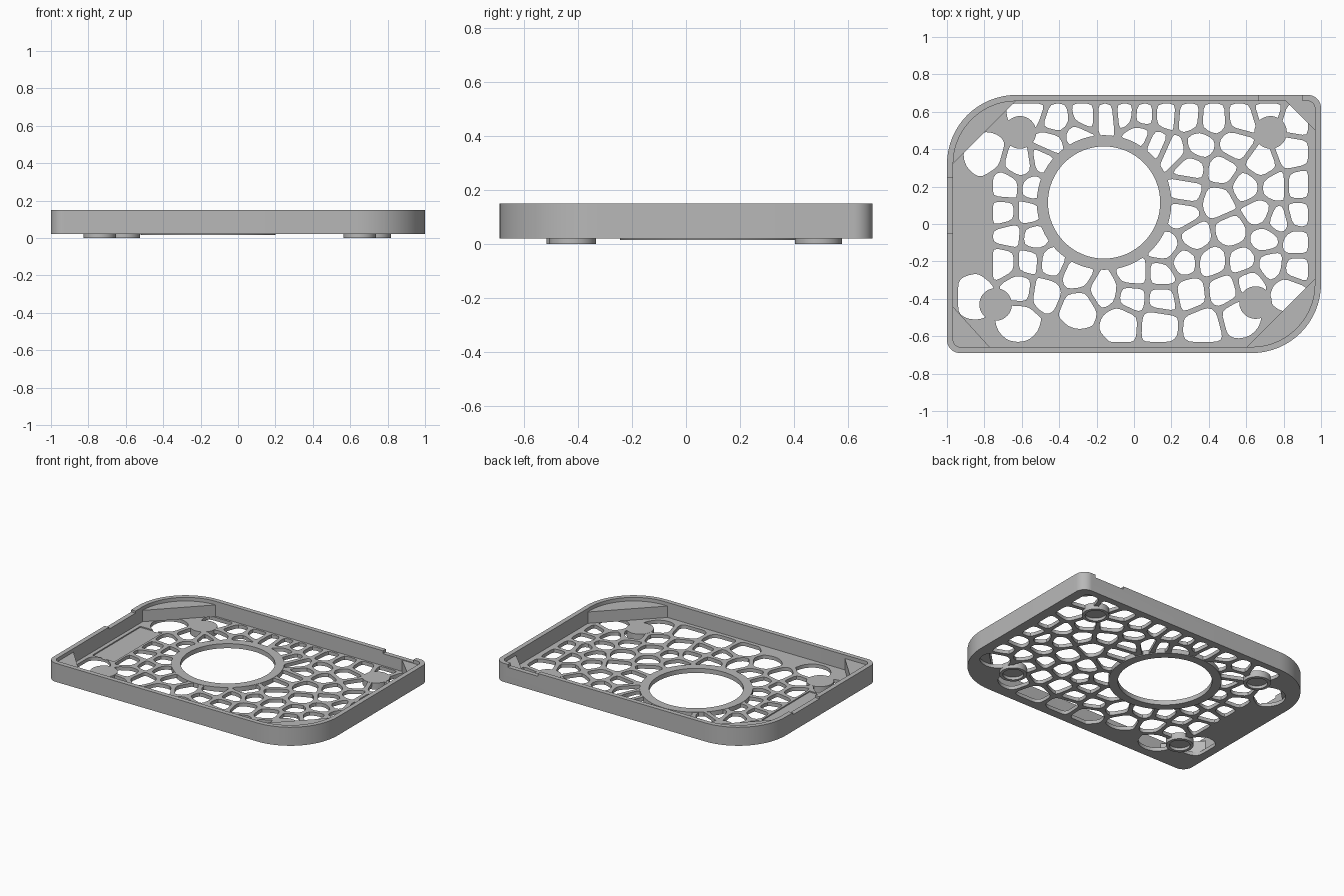
import bpy, bmesh, math
from mathutils import Vector

cube = bpy.data.objects.get("Cube")
if cube:
    bpy.data.objects.remove(cube, do_unlink=True)

grey = bpy.data.materials.new("plain grey")
grey.use_nodes = True
tone = (0.48, 0.48, 0.48, 1)
grey.diffuse_color = tone
grey.node_tree.nodes["Principled BSDF"].inputs["Base Color"].default_value = tone

FLOOR_BOTTOM, FLOOR_TOP, RIM_TOP = 0.02, 0.045, 0.15
RING = Vector((-0.16, 0.115))


def arc(cx, cy, r, start, sweep, n):
    """Points along an arc, angles in degrees."""
    angles = [math.radians(start + sweep * i / n) for i in range(n + 1)]
    return [Vector((cx + r * math.cos(a), cy + r * math.sin(a))) for a in angles]


def circle(centre, r, n=64):
    return arc(centre[0], centre[1], r, 0, 360, n)[:-1]


def outline(inset):
    """Tray outline: two big rounded corners, two tight ones."""
    w, h = 1 - inset, 0.69 - inset
    corners = [(1, 1, 0.07, 0), (-1, 1, 0.37, 90), (-1, -1, 0.07, 180), (1, -1, 0.37, 270)]
    pts = []
    for sx, sy, r, start in corners:
        r -= inset
        pts += arc(sx * (w - r), sy * (h - r), r, start, 90, 16)
    return pts


def clip(poly, point, normal):
    """Keep the part of a convex polygon behind a line."""
    out = []
    for i, b in enumerate(poly):
        a = poly[i - 1]
        da, db = (a - point).dot(normal), (b - point).dot(normal)
        if (da > 0) != (db > 0):
            out.append(a.lerp(b, da / (da - db)))
        if db <= 0:
            out.append(b)
    return out


def soften(poly, reach=0.03):
    """Round the corners of a polygon."""
    out = []
    for i, p in enumerate(poly):
        before, after = poly[i - 1] - p, poly[(i + 1) % len(poly)] - p
        a = p + before.normalized() * min(reach, before.length * 0.45)
        b = p + after.normalized() * min(reach, after.length * 0.45)
        out += [a, (a + 2 * p + b) / 4, b]
    return out


def prism(name, loops, z0, z1):
    """Extrude a filled outline; loops after the first become holes."""
    curve = bpy.data.curves.new(name, "CURVE")
    curve.dimensions, curve.fill_mode = "2D", "BOTH"
    curve.extrude = (z1 - z0) / 2
    for loop in loops:
        spline = curve.splines.new("POLY")
        spline.points.add(len(loop) - 1)
        spline.use_cyclic_u = True
        for sp, p in zip(spline.points, loop):
            sp.co = (p.x, p.y, 0, 1)
    temp = bpy.data.objects.new(name, curve)
    bpy.context.collection.objects.link(temp)
    graph = bpy.context.evaluated_depsgraph_get()
    mesh = bpy.data.meshes.new_from_object(temp.evaluated_get(graph))
    bpy.data.objects.remove(temp, do_unlink=True)
    bm = bmesh.new()
    bm.from_mesh(mesh)
    bmesh.ops.remove_doubles(bm, verts=bm.verts, dist=0.00001)
    bmesh.ops.translate(bm, verts=bm.verts, vec=(0, 0, (z0 + z1) / 2))
    bmesh.ops.recalc_face_normals(bm, faces=bm.faces)
    bm.to_mesh(mesh)
    bm.free()
    mesh.materials.clear()
    mesh.materials.append(grey)
    obj = bpy.data.objects.new(name, mesh)
    bpy.context.collection.objects.link(obj)
    return obj


def cut_box(obj, x0, x1, y0, y1, z0, z1):
    """Cut a box out of an object."""
    corners = [Vector(c) for c in ((x0, y0), (x1, y0), (x1, y1), (x0, y1))]
    cutter = prism("cutter", [corners], z0, z1)
    cutter.hide_render = True
    mod = obj.modifiers.new("cut", "BOOLEAN")
    mod.operation, mod.solver, mod.object = "DIFFERENCE", "EXACT", cutter
    bpy.context.view_layer.objects.active = obj
    bpy.ops.object.modifier_apply(modifier=mod.name)
    bpy.data.objects.remove(cutter, do_unlink=True)


# Cell centres of the open floor pattern, in hundredths, row by row
cells = [
    (-56, 60), (-41, 55), (-26, 58), (-15, 58), (-5, 59), (5, 58), (17, 58), (29, 57),
    (42, 56), (58, 57), (71, 61), (87, 56),
    (-44, 43), (-31, 47), (3, 47), (12, 43), (21, 39), (35, 42), (54, 42), (84, 38),
    (-79, 37), (-61, 32), (-48, 34), (68, 32), (30, 30), (47, 29),
    (-68, 20), (-54, 19), (28, 18), (60, 20), (75, 20), (88, 20), (45, 12),
    (-69, 6), (-57, 6), (26, 5), (67, 6), (88, 5), (77, 2),
    (-66, -6), (-54, -7), (17, -13), (33, -7), (52, -4), (70, -8), (87, -10),
    (-69, -20), (-57, -20), (-44, -21), (26, -20), (42, -20), (58, -20), (73, -22), (87, -24),
    (-61, -34), (-48, -36), (-31, -27), (-16, -36), (0, -27), (15, -27), (-1, -39),
    (15, -40), (30, -37), (48, -35), (62, -31), (83, -35),
    (-85, -39), (-62, -51), (-29, -44), (-7, -52), (13, -53), (37, -54), (56, -49),
]
seeds = [Vector(c) / 100 for c in cells]

# Rounded cell openings, clear of the rim, the side panel and the ring
openings = []
for s in seeds:
    cell = circle(s, 0.125, 12)
    for other in seeds:
        away = other - s
        if 0 < away.length < 0.3:
            n = away.normalized()
            cell = clip(cell, (s + other) / 2 - n * 0.014, n)
    left = -0.755 if s.x > -0.75 else -0.94
    for point, normal in [((left, 0), (-1, 0)), ((0.93, 0), (1, 0)),
                          ((0, 0.643), (0, 1)), ((0, -0.63), (0, -1))]:
        cell = clip(cell, Vector(point), Vector(normal))
    n = (RING - s).normalized()
    cell = clip(cell, RING - n * 0.35, n)
    tidy = [p for i, p in enumerate(cell) if (p - cell[i - 1]).length > 0.004]
    if len(tidy) > 2:
        openings.append(soften(tidy))

# Pierced floor with a shallow side panel
floor = prism("pierced_floor", [outline(0.015), circle(RING, 0.33)] + openings,
              FLOOR_BOTTOM, FLOOR_TOP)
cut_box(floor, -0.94, -0.77, -0.27, 0.26, FLOOR_TOP - 0.008, 0.1)

# Rim wall with two shallow notches
wall = prism("rim_wall", [outline(0), outline(0.033)], FLOOR_BOTTOM, RIM_TOP)
cut_box(wall, 0.665, 0.9, 0.6, 0.8, RIM_TOP - 0.02, 0.2)
cut_box(wall, -1.1, -0.9, -0.05, 0.245, RIM_TOP - 0.015, 0.2)

# Raised ring around the large round opening
prism("opening_ring", [circle(RING, 0.36), circle(RING, 0.3)], 0.015, FLOOR_TOP + 0.002)

# Hollow feet under solid pads
for name, spot in {"back_right": (-0.61, 0.49), "back_left": (0.73, 0.49),
                   "front_left": (0.65, -0.42), "front_right": (-0.74, -0.43)}.items():
    prism(name + "_pad", [circle(spot, 0.087)], FLOOR_BOTTOM, FLOOR_TOP + 0.001)
    prism(name + "_foot", [circle(spot, 0.087), circle(spot, 0.066)], 0, 0.021)

# Corner gussets
for name, point, normal in [("back_right", (-0.97, 0.32), (1, -1)),
                            ("back_left", (0.97, 0.5), (-1, -1)),
                            ("front_left", (0.97, -0.29), (-1, 1)),
                            ("front_right", (-0.97, -0.44), (1.1, 1))]:
    shape = clip(outline(0.03), Vector(point), Vector(normal))
    prism(name + "_gusset", [shape], FLOOR_TOP - 0.002, 0.125)

# Smooth the rounded sides, keep the edges sharp
bpy.ops.object.select_all(action="DESELECT")
for obj in bpy.context.scene.objects:
    if obj.type == "MESH" and obj.data.materials and obj.data.materials[0] == grey:
        obj.select_set(True)
        bpy.context.view_layer.objects.active = obj
bpy.ops.object.shade_smooth_by_angle(angle=math.radians(35))
